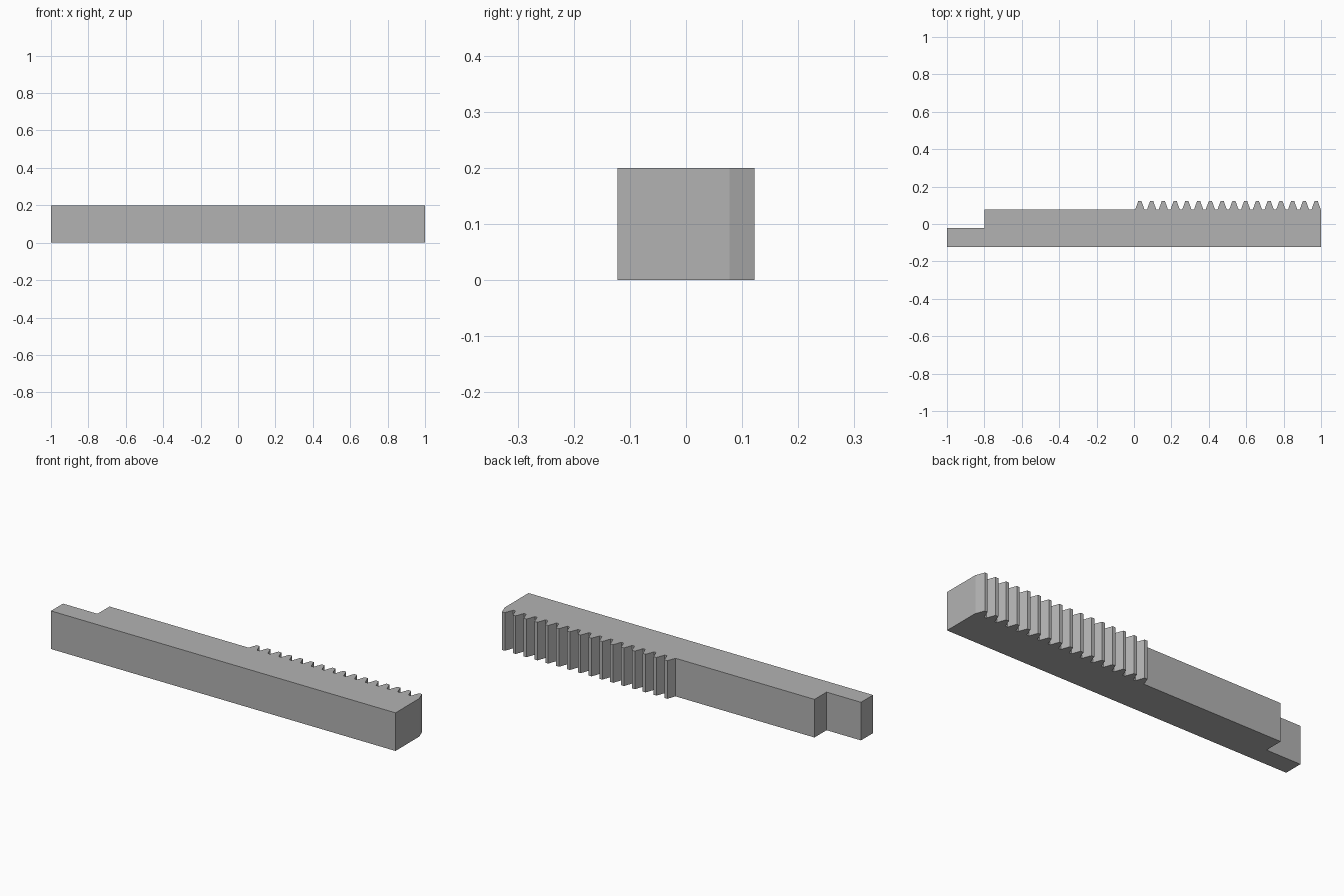
import bpy, bmesh, math

cube = bpy.data.objects.get("Cube")
if cube:
    bpy.data.objects.remove(cube, do_unlink=True)

steel = bpy.data.materials.new("plain_grey")
steel.use_nodes = True
grey = (0.45, 0.45, 0.45, 1)
steel.diffuse_color = grey
steel.node_tree.nodes["Principled BSDF"].inputs["Base Color"].default_value = grey

# Bar and tooth proportions
HEIGHT = 0.2
FRONT, BACK = -0.1225, 0.0775
MODULE = 0.02
PITCH = math.pi * MODULE
SLOPE = math.tan(math.radians(20))
TIP = PITCH / 4 - MODULE * SLOPE
ROOT = PITCH / 4 + 1.25 * MODULE * SLOPE

# Outline: stepped end, plain back, then trapezoid teeth to the right end
outline = [(1, FRONT), (-1, FRONT), (-1, FRONT + 0.1),
           (-0.8, FRONT + 0.1), (-0.8, BACK)]
for i in range(16):
    x = (i + 0.5) * PITCH
    outline += [(x - ROOT, BACK), (x - TIP, -FRONT),
                (x + TIP, -FRONT), (x + ROOT, BACK)]
outline.append((1, BACK))

# Extrude the outline upward into the toothed rack
bm = bmesh.new()
base = bm.faces.new([bm.verts.new((x, y, 0)) for x, y in outline])
top = bmesh.ops.extrude_face_region(bm, geom=[base])
verts = [v for v in top["geom"] if isinstance(v, bmesh.types.BMVert)]
bmesh.ops.translate(bm, verts=verts, vec=(0, 0, HEIGHT))
bmesh.ops.recalc_face_normals(bm, faces=bm.faces)
mesh = bpy.data.meshes.new("gear_rack")
bm.to_mesh(mesh)
bm.free()
mesh.materials.append(steel)
bpy.context.collection.objects.link(bpy.data.objects.new("gear_rack", mesh))
